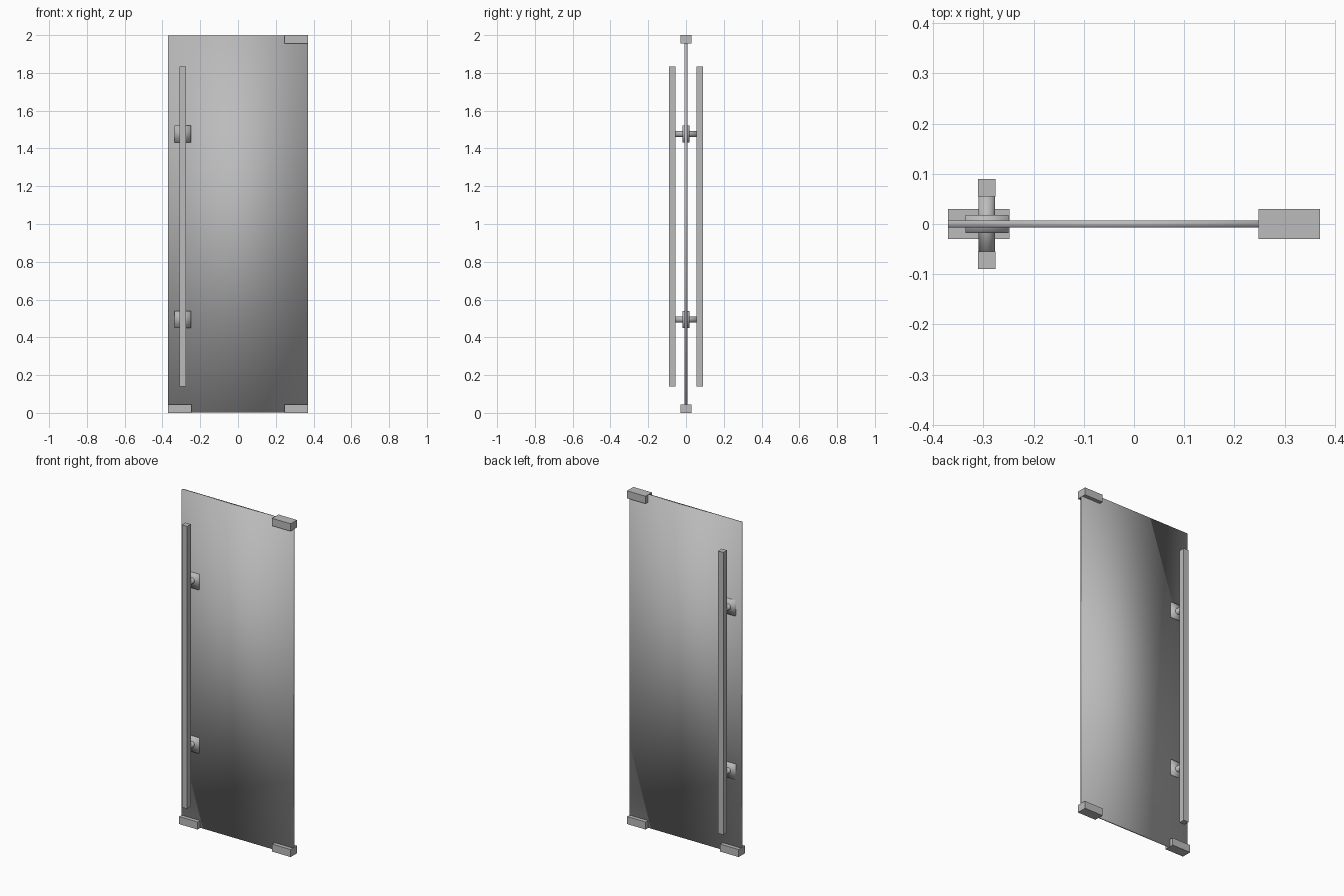
import bpy
from math import pi

cube = bpy.data.objects.get("Cube")
if cube:
    bpy.data.objects.remove(cube, do_unlink=True)


def make_material(name, colour):
    mat = bpy.data.materials.new(name)
    mat.use_nodes = True
    mat.diffuse_color = colour
    mat.node_tree.nodes["Principled BSDF"].inputs["Base Color"].default_value = colour
    return mat


grey = make_material("satin grey", (0.5, 0.5, 0.5, 1))


def finish(name, smooth):
    obj = bpy.context.object
    obj.name = name
    obj.data.materials.append(grey)
    if smooth:
        bpy.ops.object.shade_smooth()
    return obj


def box(name, centre, size, smooth=False):
    bpy.ops.mesh.primitive_cube_add(size=1, location=centre)
    bpy.context.object.scale = size
    bpy.ops.object.transform_apply(location=False, rotation=False, scale=True)
    return finish(name, smooth)


# Door pane, softly shaded across its whole face
box("door_pane", (0, 0, 1), (0.74, 0.014, 1.996), smooth=True)

# Corner patch fittings: two at the bottom, one at the top hinge side
for name, x, z in (("bottom_right_patch", -0.309, 0.0225),
                   ("bottom_left_patch", 0.309, 0.0225),
                   ("top_left_patch", 0.309, 1.9775)):
    box(name, (x, 0, z), (0.123, 0.06, 0.045))

# Pull bars on both faces, with their mounts
HANDLE_X = -0.293
for side, label in ((-1, "front"), (1, "back")):
    box(label + "_pull_bar", (HANDLE_X, side * 0.072, 0.987), (0.035, 0.035, 1.695))

for z, label in ((0.495, "lower"), (1.477, "upper")):
    box(label + "_mount_plate", (HANDLE_X, 0, z), (0.086, 0.035, 0.09), smooth=True)
    bpy.ops.mesh.primitive_cylinder_add(vertices=32, radius=0.0165, depth=0.112,
                                        location=(HANDLE_X, 0, z), rotation=(pi / 2, 0, 0))
    finish(label + "_standoff", True)
